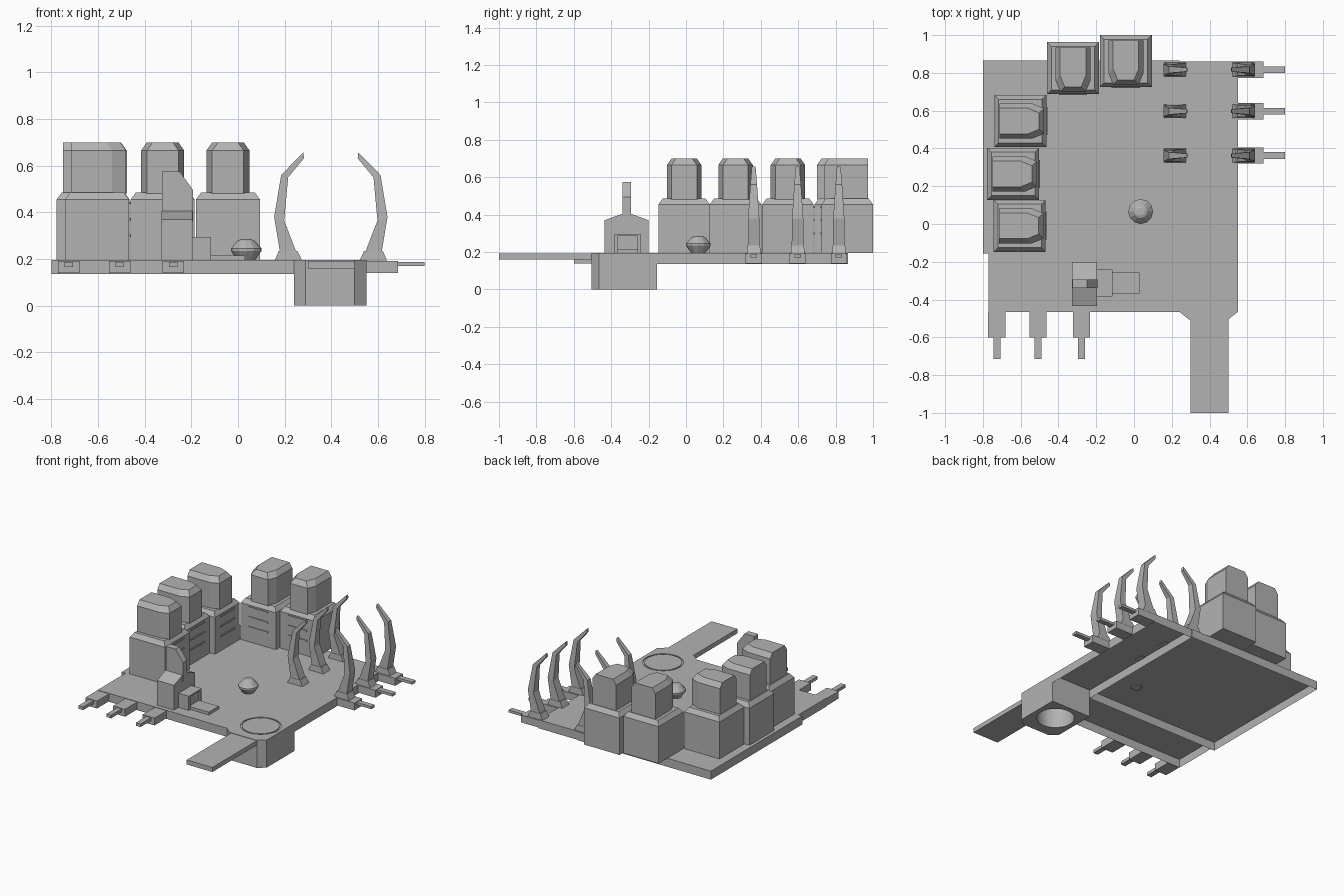
import bpy, bmesh, math
from mathutils import Matrix, Vector

cube = bpy.data.objects.get("Cube")
if cube:
    bpy.data.objects.remove(cube, do_unlink=True)

grey = bpy.data.materials.new("plain grey")
grey.use_nodes = True
COLOUR = (0.45, 0.45, 0.45, 1)
grey.diffuse_color = COLOUR
grey.node_tree.nodes["Principled BSDF"].inputs["Base Color"].default_value = COLOUR

DECK, UNDER = 0.195, 0.135


def finish(name, bm, matrix=None):
    if matrix:
        bm.transform(matrix)
    bmesh.ops.recalc_face_normals(bm, faces=bm.faces)
    mesh = bpy.data.meshes.new(name)
    bm.to_mesh(mesh)
    bm.free()
    mesh.materials.append(grey)
    ob = bpy.data.objects.new(name, mesh)
    bpy.context.collection.objects.link(ob)
    return ob


def loft(name, rings, matrix=None, bottom=True):
    """Skin a stack of equal-length point rings and cap the ends."""
    bm = bmesh.new()
    rows = [[bm.verts.new(p) for p in ring] for ring in rings]
    n = len(rows[0])
    for a, b in zip(rows, rows[1:]):
        for i in range(n):
            j = (i + 1) % n
            bm.faces.new((a[i], a[j], b[j], b[i]))
    bm.faces.new(rows[-1])
    if bottom:
        bm.faces.new(rows[0][::-1])
    return finish(name, bm, matrix)


def rect(x0, x1, y0, y1, z):
    return [(x0, y0, z), (x1, y0, z), (x1, y1, z), (x0, y1, z)]


def box(name, x0, x1, y0, y1, z0, z1, matrix=None, bottom=True):
    return loft(name, [rect(x0, x1, y0, y1, z) for z in (z0, z1)], matrix, bottom)


def circle(r, z, n):
    return [(r * math.cos(math.tau * i / n), r * math.sin(math.tau * i / n), z) for i in range(n)]


def cut(target, cutter):
    cutter.hide_render = True
    mod = target.modifiers.new("cut", "BOOLEAN")
    mod.operation, mod.object, mod.solver = "DIFFERENCE", cutter, "EXACT"
    bpy.context.view_layer.objects.active = target
    bpy.ops.object.modifier_apply(modifier=mod.name)
    bpy.data.objects.remove(cutter, do_unlink=True)


# Decks: shells open underneath
box("main_deck", -0.80, 0.24, -0.155, 0.865, UNDER, DECK, bottom=False)
box("left_deck", 0.24, 0.55, -0.155, 0.86, UNDER, DECK, bottom=False)
box("front_deck", -0.77, 0.24, -0.465, -0.155, UNDER, DECK, bottom=False)

# Corner block with a round well below and a shallow round rim on top
outline = [(0.24, -0.155), (0.55, -0.155), (0.55, -0.465),
           (0.50, -0.505), (0.29, -0.505), (0.24, -0.465)]
block = loft("corner_block", [[(x, y, z) for x, y in outline] for z in (0, DECK)])
centre = Matrix.Translation((0.395, -0.31, 0))
cut(block, loft("well_cutter", [circle(0.12, -0.1, 40), circle(0.12, 0.15, 40)], centre))
cut(block, loft("rim_cutter", [circle(0.13, 0.189, 40), circle(0.13, 0.25, 40)], centre))
loft("round_plate", [circle(0.12, 0.185, 40), circle(0.12, DECK, 40)], centre)
box("front_plank", 0.30, 0.50, -1.0, -0.50, 0.16, 0.192)

# Mooring pegs along the front edge
for i, x in enumerate((-0.726, -0.508, -0.278)):
    box(f"front_peg_block_{i}", x - 0.046, x + 0.046, -0.60, -0.465, UNDER + 0.005, DECK - 0.003)
    box(f"front_peg_{i}", x - 0.018, x + 0.018, -0.715, -0.60, 0.165, 0.187)


# Towers: chamfered body, hooded head and three front ledges, facing local -y
def tower(name, x, y, turn):
    m = Matrix.Translation((x, y, 0)) @ Matrix.Rotation(turn, 4, "Z")
    sections = ((0.1375, DECK), (0.1375, 0.455), (0.115, 0.485))
    loft(name + "_body", [rect(-h, h, -h, h, z) for h, z in sections], m)

    def hood(side, front, z):
        return [(side, 0.11, z), (-side, 0.11, z), (-side, front + 0.06, z),
                (0.025 - side, front, z), (side - 0.025, front, z), (side, front + 0.06, z)]
    loft(name + "_head", [hood(0.0925, -0.125, 0.48), hood(0.0925, -0.125, 0.665),
                          hood(0.068, -0.10, 0.70)], m)
    for k in range(3):
        z = 0.295 + 0.07 * k
        box(f"{name}_ledge_{k}", -0.075, 0.075, -0.143, -0.13, z, z + 0.01, m)


for i, (x, y) in enumerate(((-0.605, -0.01), (-0.64, 0.265), (-0.602, 0.545))):
    tower(f"side_tower_{i}", x, y, math.pi / 2)
for i, (x, y) in enumerate(((-0.323, 0.825), (-0.043, 0.8625))):
    tower(f"back_tower_{i}", x, y, 0)

# Console: gabled body, tall fin, and step towards the left
gable = [(-0.435, DECK), (-0.435, 0.37), (-0.34, 0.405),
         (-0.295, 0.405), (-0.20, 0.37), (-0.20, DECK)]
loft("console_body", [[(x, y, z) for y, z in gable] for x in (-0.327, -0.195)])
fin = [(-0.325, 0.36), (-0.325, 0.575), (-0.25, 0.575), (-0.192, 0.495), (-0.192, 0.36)]
loft("console_fin", [[(x, y, z) for x, z in fin] for y in (-0.34, -0.295)])
step = box("console_step", -0.20, -0.115, -0.385, -0.24, DECK, 0.295)
cut(step, box("step_cutter", -0.125, -0.05, -0.365, -0.26, 0.215, 0.285))
box("console_ledge", -0.125, 0.03, -0.368, -0.257, DECK, 0.215)

# Faceted knob on the main deck
knob = ((0.035, 0.19), (0.066, 0.235), (0.066, 0.245), (0.035, 0.28), (0.02, 0.285))
loft("deck_knob", [circle(r, z, 12) for r, z in knob], Matrix.Translation((0.035, 0.066, 0)))

# Curved rib pairs; each joint is outer x, inner x, outer z, inner z, half width
joints = ((0.18, 0.25, 0.23, 0.23, 0.032), (0.155, 0.198, 0.38, 0.365, 0.03),
          (0.185, 0.215, 0.56, 0.55, 0.018), (0.28, 0.283, 0.657, 0.632, 0.01))
flip = Matrix.Translation((0.796, 0, 0)) @ Matrix.Scale(-1, 4, Vector((1, 0, 0)))
for i, y in enumerate((0.817, 0.597, 0.362)):
    for side, mirror in (("inner", Matrix.Identity(4)), ("outer", flip)):
        m = Matrix.Translation((0, y, 0)) @ mirror
        loft(f"{side}_rib_{i}", [[(a, -w, za), (b, -w, zb), (b, w, zb), (a, w, za)]
                                 for a, b, za, zb, w in joints], m)
        loft(f"{side}_rib_foot_{i}", [rect(0.157, 0.275, -0.037, 0.037, DECK - 0.002),
                                      rect(0.175, 0.255, -0.034, 0.034, 0.235)], m)
    box(f"side_peg_block_{i}", 0.55, 0.685, y - 0.043, y + 0.043, UNDER + 0.005, DECK - 0.003)
    box(f"side_peg_{i}", 0.685, 0.80, y - 0.018, y + 0.018, 0.17, 0.188)
